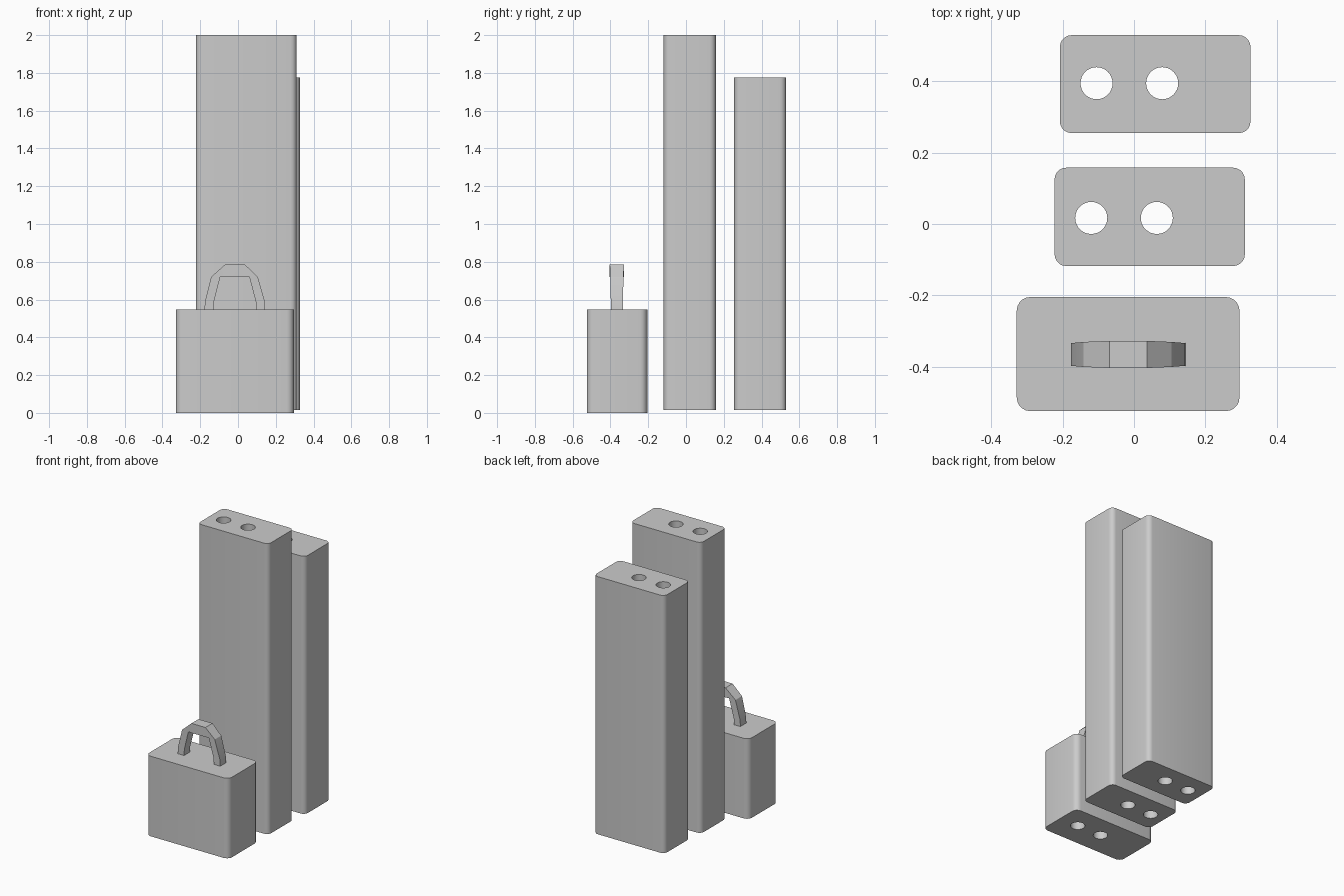
import bpy
import bmesh

cube = bpy.data.objects.get("Cube")
if cube:
    bpy.data.objects.remove(cube, do_unlink=True)

GREY = (0.6, 0.6, 0.6, 1.0)
mat = bpy.data.materials.new("plain grey")
mat.use_nodes = True
mat.diffuse_color = GREY
mat.node_tree.nodes["Principled BSDF"].inputs["Base Color"].default_value = GREY


def make_object(name, bm):
    bmesh.ops.recalc_face_normals(bm, faces=bm.faces)
    mesh = bpy.data.meshes.new(name)
    bm.to_mesh(mesh)
    bm.free()
    mesh.materials.append(mat)
    obj = bpy.data.objects.new(name, mesh)
    bpy.context.collection.objects.link(obj)
    return obj


def select_only(obj):
    bpy.ops.object.select_all(action='DESELECT')
    obj.select_set(True)
    bpy.context.view_layer.objects.active = obj


def rounded_block(name, x, y, z, radius, round_top=False):
    """Box between the given limits with rounded uprights and, if asked, top edges."""
    bm = bmesh.new()
    bmesh.ops.create_cube(bm, size=1)
    for v in bm.verts:
        for i, (low, high) in enumerate((x, y, z)):
            v.co[i] = high if v.co[i] > 0 else low
    edges = []
    for e in bm.edges:
        a, b = (v.co.z for v in e.verts)
        if a != b or (round_top and a == z[1]):
            edges.append(e)
    bmesh.ops.bevel(bm, geom=edges, offset=radius, segments=5,
                    profile=0.5, affect='EDGES', clamp_overlap=True)
    return make_object(name, bm)


def drill(obj, centres, y, low, high, radius=0.045):
    """Cut round upright holes into a block."""
    for cx in centres:
        bpy.ops.mesh.primitive_cylinder_add(
            vertices=32, radius=radius, depth=high - low,
            location=(cx, y, (low + high) / 2))
        cutter = bpy.context.object
        cutter.name = "hole_cutter"
        cutter.hide_render = True
        cutter.data.materials.append(mat)
        select_only(obj)
        mod = obj.modifiers.new("hole", 'BOOLEAN')
        mod.operation = 'DIFFERENCE'
        mod.solver = 'EXACT'
        mod.object = cutter
        bpy.ops.object.modifier_apply(modifier=mod.name)
        bpy.data.objects.remove(cutter, do_unlink=True)


def smooth(obj, angle=0.6):
    select_only(obj)
    bpy.ops.object.shade_smooth_by_angle(angle=angle)


# Tall blocks with two holes right through
middle = rounded_block("middle_block", (-0.223, 0.311), (-0.118, 0.158), (0.015, 2.0), 0.033)
drill(middle, (-0.12, 0.064), 0.017, -0.1, 2.1)
back = rounded_block("back_block", (-0.208, 0.327), (0.255, 0.53), (0.015, 1.775), 0.033)
drill(back, (-0.105, 0.079), 0.395, -0.1, 1.9)

# Short weight with blind holes underneath
weight = rounded_block("weight_body", (-0.329, 0.296), (-0.525, -0.205), (0, 0.547), 0.038, True)
drill(weight, (-0.03, 0.154), -0.36, -0.1, 0.45)

# Arched handle: matching outer and inner points, then half depth
arch = [
    ((-0.178, 0.53), (-0.13, 0.53), 0.032),
    ((-0.175, 0.59), (-0.127, 0.59), 0.032),
    ((-0.142, 0.72), (-0.094, 0.72), 0.035),
    ((-0.069, 0.785), (-0.067, 0.72), 0.038),
    ((0.037, 0.785), (0.035, 0.72), 0.038),
    ((0.105, 0.72), (0.06, 0.72), 0.035),
    ((0.142, 0.59), (0.094, 0.59), 0.032),
    ((0.145, 0.53), (0.097, 0.53), 0.032),
]
HANDLE_Y = -0.366
bm = bmesh.new()
rings = []
for (ox, oz), (ix, iz), half in arch:
    rings.append([bm.verts.new(p) for p in (
        (ox, HANDLE_Y - half, oz), (ox, HANDLE_Y + half, oz),
        (ix, HANDLE_Y + half, iz), (ix, HANDLE_Y - half, iz))])
for a, b in zip(rings, rings[1:]):
    for i in range(4):
        j = (i + 1) % 4
        bm.faces.new((a[i], a[j], b[j], b[i]))
bm.faces.new(rings[0])
bm.faces.new(rings[-1])
handle = make_object("handle", bm)

for part in (middle, back, weight):
    smooth(part)
smooth(handle, 0.5)
